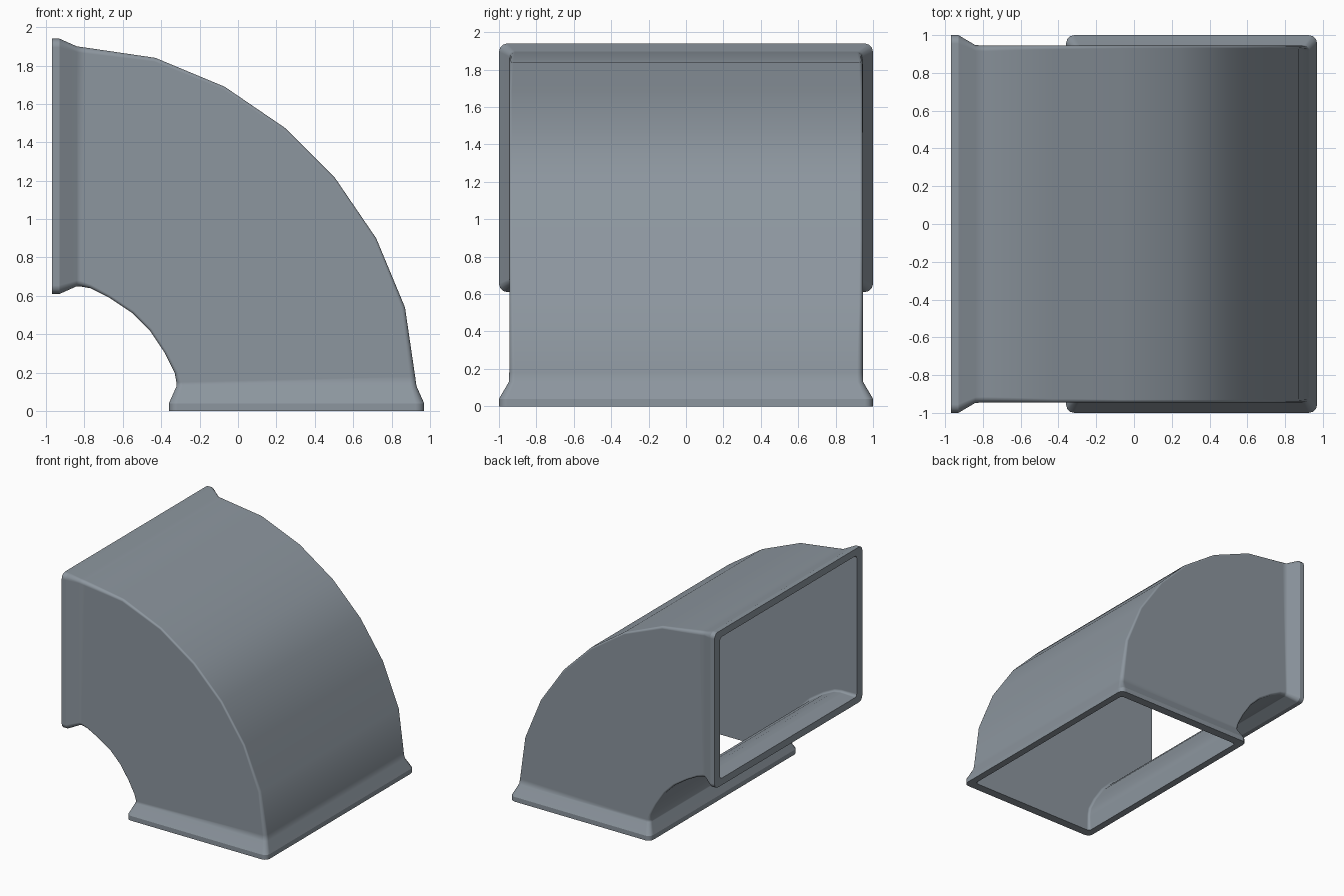
import bpy, bmesh, math
from mathutils import Vector

if "Cube" in bpy.data.objects:
    bpy.data.objects.remove(bpy.data.objects["Cube"])

C = 0.97  # the elbow is symmetric under (x, z) -> (z - C, x + C)


def mirrored(half):
    """Complete a half list of stations across the 45 degree mitre plane."""
    return half + [((o[1] - C, o[0] + C), (i[1] - C, i[0] + C), h, r)
                   for o, i, h, r in reversed(half)]


def ring(bm, outer, inner, h, r, seg=3):
    """Rounded rectangle spanning inner->outer in the bend plane and -h..h in y."""
    o, i = Vector((outer[0], 0, outer[1])), Vector((inner[0], 0, inner[1]))
    mid, u, a = (o + i) / 2, (o - i).normalized(), (o - i).length / 2
    verts = []
    for k, (su, sy) in enumerate(((1, 1), (-1, 1), (-1, -1), (1, -1))):
        for s in range(seg + 1):
            t = math.pi / 2 * (k + s / seg)
            p = mid + u * (su * (a - r) + r * math.cos(t))
            p.y = sy * (h - r) + r * math.sin(t)
            verts.append(bm.verts.new(p))
    return verts


def inset(o, i, t):
    """Move the outer and inner bend points towards each other."""
    o, i = Vector(o), Vector(i)
    d = (o - i).normalized() * t
    return tuple(o - d), tuple(i + d)


# Outer skin stations: outer bend point, inner bend point, half width, corner radius
skin = mirrored([
    ((0.97, 0.00), (-0.36, 0.00), 1.00, 0.045),
    ((0.97, 0.04), (-0.36, 0.04), 1.00, 0.045),
    ((0.93, 0.13), (-0.32, 0.13), 0.947, 0.03),
    ((0.923, 0.18), (-0.321, 0.15), 0.945, 0.03),
    ((0.87, 0.54), (-0.33, 0.20), 0.945, 0.02),
    ((0.72, 0.90), (-0.38, 0.30), 0.945, 0.015),
    ((0.505, 1.215), (-0.46, 0.42), 0.945, 0.015),
])

# Lining: body offset inwards by the sheet thickness, running straight to the mouths
lining = mirrored([((0.91, 0.0), (-0.30, 0.0), 0.925, 0.025)] +
                  [(*inset(o, i, 0.022), 0.925, 0.02) for o, i, h, r in skin[2:7]])

bm = bmesh.new()
skin_rings = [ring(bm, *s) for s in skin]
rings = skin_rings + [ring(bm, *s) for s in reversed(lining)]
n = len(rings[0])
for a, b in zip(rings, rings[1:] + rings[:1]):
    for k in range(n):
        m = (k + 1) % n
        bm.faces.new((a[k], a[m], b[m], b[k]))
bmesh.ops.recalc_face_normals(bm, faces=bm.faces)
for f in bm.faces:
    f.smooth = True

# Creases: mouth rims, flange lips, and two panel seams on the outer bend
last = len(skin_rings) - 1
for s in (0, 1, last - 1, last):
    for k in range(n):
        bm.edges.get((skin_rings[s][k], skin_rings[s][(k + 1) % n])).smooth = False
for s in (5, last - 5):
    bm.edges.get((skin_rings[s][n - 1], skin_rings[s][0])).smooth = False
for mouth in (rings[last + 1], rings[-1]):
    for k in range(n):
        bm.edges.get((mouth[k], mouth[(k + 1) % n])).smooth = False

mesh = bpy.data.meshes.new("duct_elbow")
bm.to_mesh(mesh)
bm.free()
duct = bpy.data.objects.new("duct_elbow", mesh)
bpy.context.collection.objects.link(duct)

# Blue-grey sheet metal
metal = bpy.data.materials.new("sheet_metal")
metal.diffuse_color = (0.265, 0.305, 0.345, 1)
metal.use_nodes = True
metal.node_tree.nodes["Principled BSDF"].inputs["Base Color"].default_value = metal.diffuse_color
mesh.materials.append(metal)

# Weighted normals keep the side walls flat
weighted = duct.modifiers.new("flat_walls", 'WEIGHTED_NORMAL')
weighted.keep_sharp = True
weighted.weight = 80
